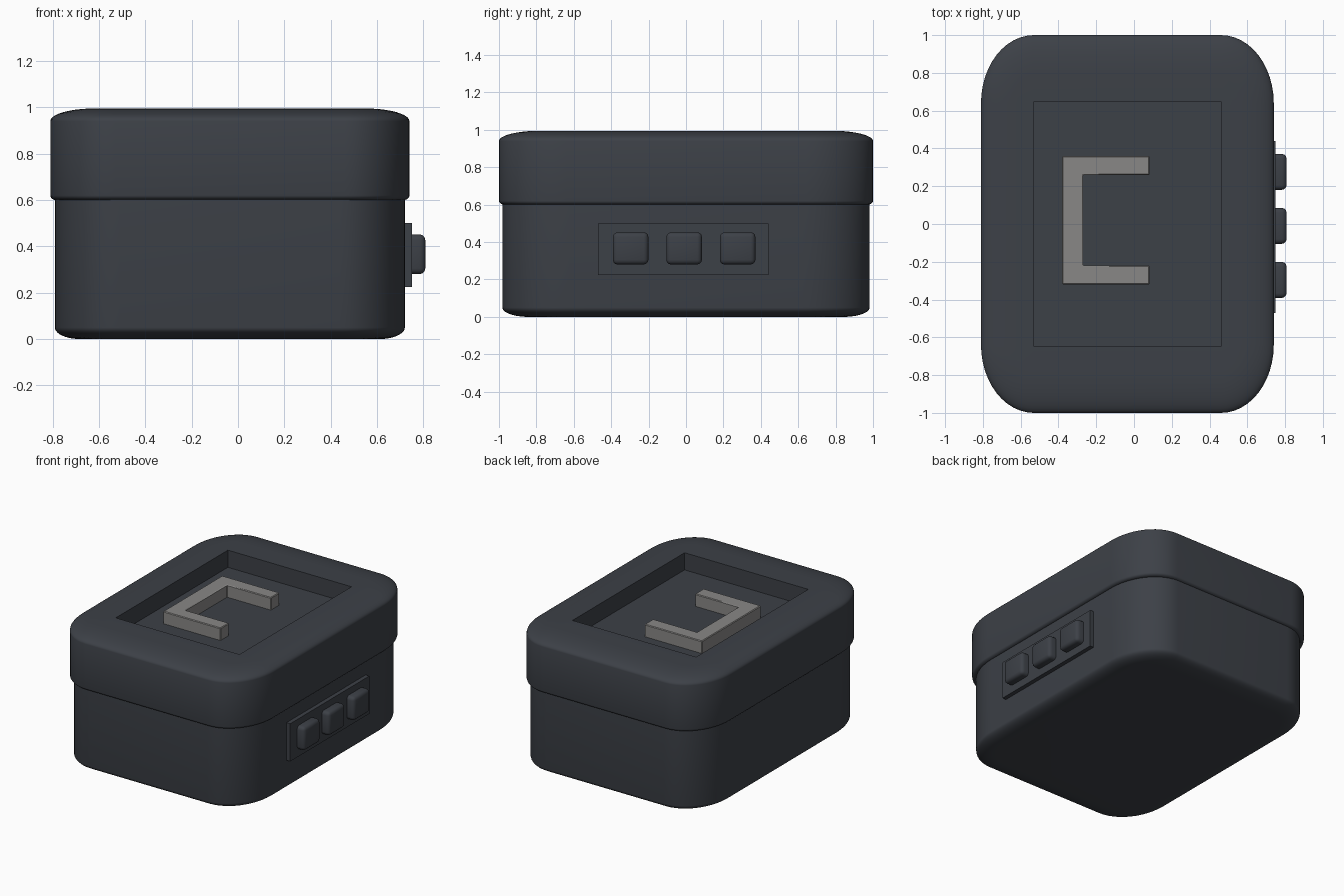
import bpy, bmesh, math

if "Cube" in bpy.data.objects:
    bpy.data.objects.remove(bpy.data.objects["Cube"])

CX = -0.035   # centre of the case (buttons stick out on the right)


def material(name, rgb):
    m = bpy.data.materials.new(name)
    m.diffuse_color = (*rgb, 1)
    m.use_nodes = True
    m.node_tree.nodes["Principled BSDF"].inputs["Base Color"].default_value = m.diffuse_color
    return m


slate = material("dark slate", (0.046, 0.052, 0.063))
grey = material("mid grey", (0.25, 0.245, 0.24))


def finish(name, bm, mat, bevel=0, segments=3):
    bmesh.ops.remove_doubles(bm, verts=bm.verts, dist=1e-5)
    bmesh.ops.recalc_face_normals(bm, faces=bm.faces)
    if bevel:
        bmesh.ops.bevel(bm, geom=bm.edges[:], offset=bevel, segments=segments,
                        profile=0.5, affect='EDGES')
    me = bpy.data.meshes.new(name)
    bm.to_mesh(me)
    bm.free()
    me.materials.append(mat)
    ob = bpy.data.objects.new(name, me)
    bpy.context.collection.objects.link(ob)
    bpy.context.view_layer.objects.active = ob
    ob.select_set(True)
    bpy.ops.object.shade_smooth_by_angle(angle=math.radians(32))
    ob.select_set(False)
    return ob


def ring(bm, cx, hx, hy, rx, ry, z, n=12):
    """Rounded rectangle loop; zero radii give a sharp rectangle."""
    out = []
    for k, (sx, sy) in enumerate([(1, 1), (-1, 1), (-1, -1), (1, -1)]):
        for i in range(n + 1):
            a = math.radians(90) * (k + i / n)
            out.append(bm.verts.new((cx + sx * (hx - rx) + rx * math.cos(a),
                                     sy * (hy - ry) + ry * math.sin(a), z)))
    return out


def loft(name, rings, mat):
    bm = bmesh.new()
    loops = [ring(bm, *r) for r in rings]
    for a, b in zip(loops, loops[1:]):
        for i in range(len(a)):
            j = (i + 1) % len(a)
            bm.faces.new((a[i], a[j], b[j], b[i]))
    bm.faces.new(loops[0])
    bm.faces.new(loops[-1])
    # clean up the collapsed corners of sharp loops
    bmesh.ops.remove_doubles(bm, verts=bm.verts, dist=1e-5)
    bmesh.ops.dissolve_degenerate(bm, edges=bm.edges, dist=1e-5)
    return finish(name, bm, mat)


def case_ring(hx, hy, inset_x, inset_y, z):
    return (CX, hx - inset_x, hy - inset_y, 0.28 - inset_x, 0.36 - inset_y, z)


def fillet(hx, hy, ix, iy, z0, dz, steps=10):
    """Elliptical edge rounding starting on the wall at z0."""
    return [case_ring(hx, hy, ix * (1 - math.cos(t)), iy * (1 - math.cos(t)),
                      z0 + dz * math.sin(t))
            for t in (math.pi / 2 * i / steps for i in range(steps + 1))]


# lower case
loft("case_body", fillet(0.755, 0.982, 0.11, 0.14, 0.05, -0.05)[::-1]
     + [case_ring(0.755, 0.982, 0, 0, 0.62)], slate)

# lid with rounded rim and sunken rectangular tray
loft("lid", fillet(0.775, 1.0, 0.025, 0.03, 0.62, -0.02, 5)[::-1]
     + fillet(0.775, 1.0, 0.19, 0.22, 0.94, 0.055)
     + [(CX, 0.498, 0.645, 0, 0, 0.995), (CX, 0.498, 0.645, 0, 0, 0.87)], slate)


def box(name, lo, hi, mat, bevel=0):
    bm = bmesh.new()
    bmesh.ops.create_cube(bm, size=1)
    for v in bm.verts:
        v.co = [(l + h) / 2 + c * (h - l) for l, h, c in zip(lo, hi, v.co)]
    return finish(name, bm, mat, bevel)


# raised three-sided bracket in the tray
bm = bmesh.new()
outline = [(-0.38, -0.32), (0.083, -0.32), (0.083, -0.22), (-0.27, -0.22),
           (-0.27, 0.26), (0.083, 0.26), (0.083, 0.36), (-0.38, 0.36)]
base = bm.faces.new([bm.verts.new((x, y, 0.865)) for x, y in outline])
top = bmesh.ops.extrude_face_region(bm, geom=[base])["geom"]
for v in top:
    if isinstance(v, bmesh.types.BMVert):
        v.co.z = 0.96
finish("raised_bracket", bm, grey, 0.005, 1)

# button panel and buttons on the right side
box("button_panel", (0.68, -0.47, 0.225), (0.75, 0.44, 0.5), slate)
for i in range(3):
    y = -0.296 + i * 0.286
    box(f"button_{i + 1}", (0.69, y - 0.095, 0.28), (0.808, y + 0.095, 0.452),
        slate, 0.025)
